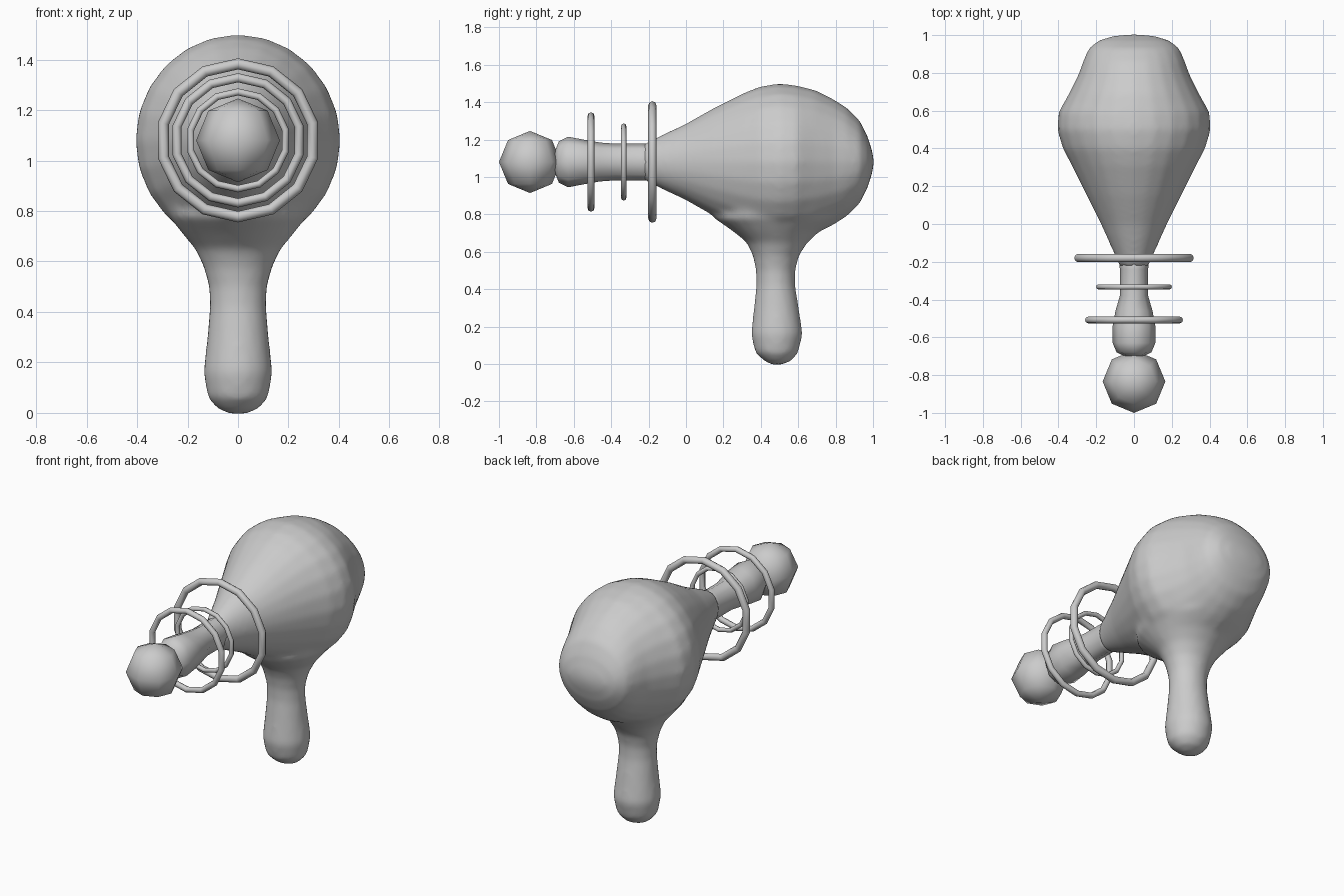
import bpy, bmesh, math
from mathutils import Vector, Matrix

cube = bpy.data.objects.get("Cube")
if cube:
    bpy.data.objects.remove(cube, do_unlink=True)

grey = bpy.data.materials.new("light_grey")
grey.use_nodes = True
colour = (0.6, 0.6, 0.6, 1)
grey.diffuse_color = colour
grey.node_tree.nodes["Principled BSDF"].inputs["Base Color"].default_value = colour

AXIS_Z = 1.08    # height of the barrel axis
GRIP_Y = 0.485   # centre line of the grip


def finish(bm, name):
    bmesh.ops.recalc_face_normals(bm, faces=bm.faces[:])
    mesh = bpy.data.meshes.new(name)
    bm.to_mesh(mesh)
    bm.free()
    mesh.materials.append(grey)
    for poly in mesh.polygons:
        poly.use_smooth = True
    obj = bpy.data.objects.new(name, mesh)
    bpy.context.collection.objects.link(obj)
    return obj


def loft(bm, sections, place, sides):
    """Bridge elliptical sections; place(section, cos, sin) gives a point."""
    angles = [2 * math.pi * i / sides for i in range(sides)]
    rings = [[bm.verts.new(place(s, math.cos(a), math.sin(a))) for a in angles]
             for s in sections]
    for low, high in zip(rings, rings[1:]):
        for i in range(sides):
            j = (i + 1) % sides
            bm.faces.new((low[i], low[j], high[j], high[i]))
    bm.faces.new(rings[0])
    bm.faces.new(rings[-1])


def along_y(s, c, n):
    y, rx, rz = s
    return Vector((rx * c, y, AXIS_Z + rz * n))


def along_z(s, c, n):
    z, rx, front, back = s
    return Vector((rx * c, (front + back) / 2 + (back - front) / 2 * n, z))


# Bulbous body: y, half width, half height
body_profile = [
    (-0.23, 0.075, 0.095), (-0.20, 0.085, 0.11), (0.0, 0.175, 0.205),
    (0.15, 0.25, 0.29), (0.31, 0.33, 0.37), (0.40, 0.377, 0.405),
    (0.50, 0.407, 0.42), (0.59, 0.40, 0.41), (0.69, 0.345, 0.385),
    (0.79, 0.295, 0.335), (0.86, 0.27, 0.29), (0.93, 0.24, 0.22),
    (0.97, 0.19, 0.14), (0.995, 0.11, 0.06), (1.003, 0.03, 0.02)]
# Flared grip: z, half width, front y, back y
grip_profile = [
    (-0.004, 0.03, 0.46, 0.51), (0.015, 0.08, 0.42, 0.56),
    (0.06, 0.12, 0.37, 0.60), (0.16, 0.137, 0.348, 0.624),
    (0.30, 0.122, 0.363, 0.603), (0.42, 0.112, 0.376, 0.584),
    (0.50, 0.115, 0.374, 0.584), (0.58, 0.137, 0.357, 0.604),
    (0.65, 0.17, 0.325, 0.65), (0.71, 0.22, 0.25, 0.715),
    (0.78, 0.275, 0.15, 0.83), (0.85, 0.30, 0.2, 0.8)]
bm = bmesh.new()
loft(bm, body_profile, along_y, 24)
loft(bm, grip_profile, along_z, 24)
body = finish(bm, "body_and_grip")

# Fuse body and grip into one softly blended skin
fuse = body.modifiers.new("fuse", 'REMESH')
fuse.mode = 'VOXEL'
fuse.voxel_size = 0.018
fuse.use_smooth_shade = True
soften = body.modifiers.new("soften", 'SMOOTH')
soften.factor = 0.5
soften.iterations = 6

# Barrel with swollen muzzle
barrel_profile = [
    (-0.15, 0.08, 0.10), (-0.24, 0.075, 0.098), (-0.38, 0.075, 0.098),
    (-0.46, 0.098, 0.104), (-0.54, 0.113, 0.118), (-0.63, 0.113, 0.135),
    (-0.68, 0.092, 0.11), (-0.70, 0.05, 0.06)]
bm = bmesh.new()
loft(bm, barrel_profile, along_y, 8)
finish(bm, "barrel")

# Faceted ball at the tip
bm = bmesh.new()
bmesh.ops.create_uvsphere(bm, u_segments=8, v_segments=4, radius=0.166,
                          matrix=Matrix.Translation((0, -0.834, AXIS_Z)))
finish(bm, "tip_ball")


# Rings floating around the barrel
def ring(name, y, outer, tube, major=14, minor=8):
    bm = bmesh.new()
    loops = []
    for i in range(major):
        a = 2 * math.pi * i / major
        loop = []
        for k in range(minor):
            b = 2 * math.pi * k / minor
            r = outer - tube + tube * math.cos(b)
            loop.append(bm.verts.new((r * math.sin(a), y + tube * math.sin(b),
                                      AXIS_Z + r * math.cos(a))))
        loops.append(loop)
    for i in range(major):
        p, q = loops[i], loops[(i + 1) % major]
        for k in range(minor):
            m = (k + 1) % minor
            bm.faces.new((p[k], p[m], q[m], q[k]))
    finish(bm, name)


ring("rear_ring", -0.18, 0.325, 0.022)
ring("middle_ring", -0.333, 0.206, 0.014)
ring("front_ring", -0.508, 0.266, 0.018)
